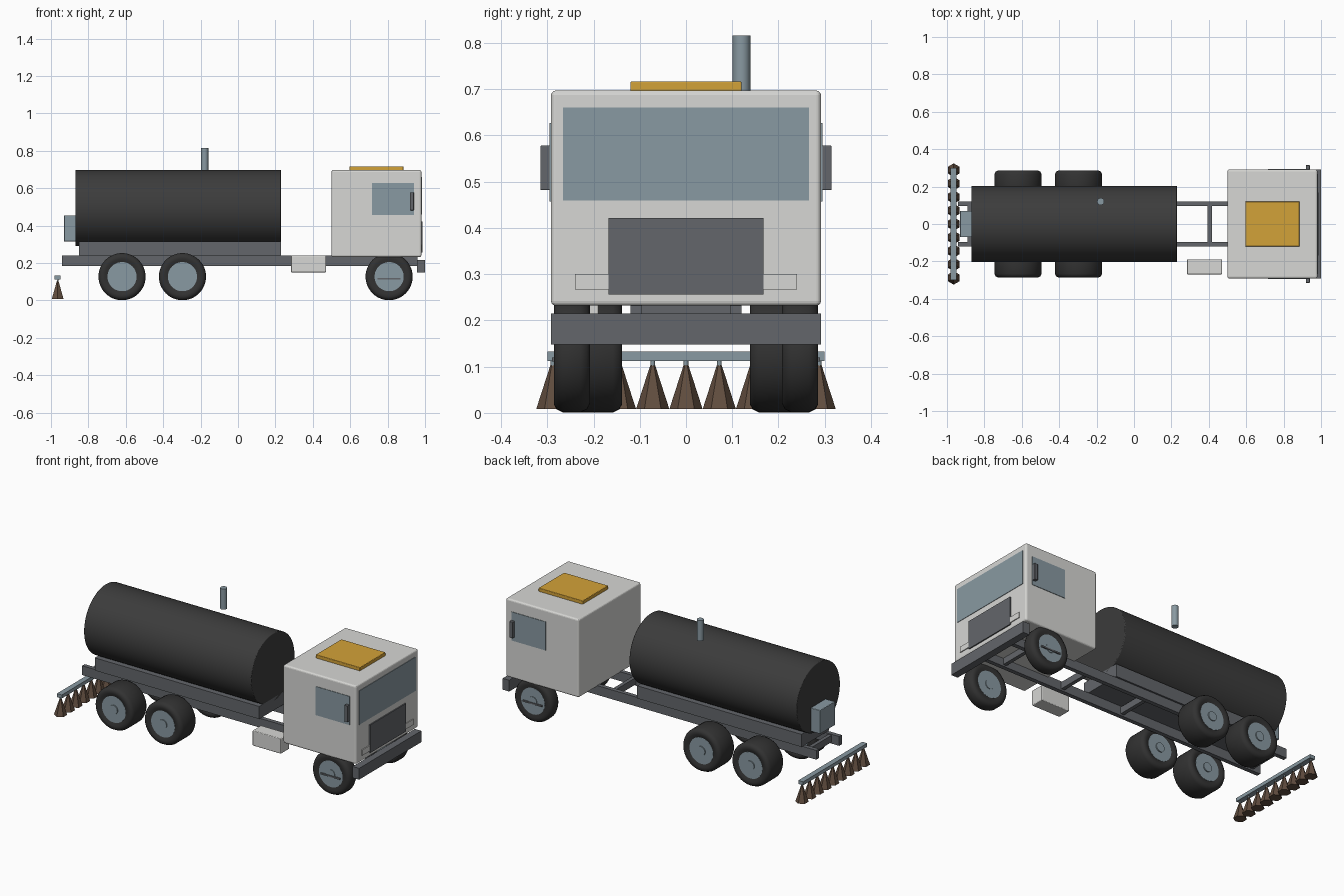
import bpy, bmesh
from math import pi, radians
from mathutils import Matrix

cube = bpy.data.objects.get("Cube")
if cube:
    bpy.data.objects.remove(cube, do_unlink=True)


def material(name, rgb):
    m = bpy.data.materials.new(name)
    m.use_nodes = True
    color = (*rgb, 1)
    m.diffuse_color = color
    bsdf = m.node_tree.nodes["Principled BSDF"]
    bsdf.inputs["Base Color"].default_value = color
    bsdf.inputs["Roughness"].default_value = 0.6
    return m


WHITE = material("cab white", (0.68, 0.68, 0.66))
TANK = material("tank charcoal", (0.045, 0.045, 0.045))
RUBBER = material("tyre rubber", (0.032, 0.032, 0.032))
CHASSIS = material("chassis grey", (0.125, 0.133, 0.145))
STEEL = material("blue grey steel", (0.25, 0.32, 0.36))
AMBER = material("amber", (0.65, 0.36, 0.04))
BROWN = material("bristle brown", (0.12, 0.075, 0.05))


def finish(name, bm, mat, bevel=0, smooth=False):
    bmesh.ops.recalc_face_normals(bm, faces=bm.faces)
    mesh = bpy.data.meshes.new(name)
    bm.to_mesh(mesh)
    bm.free()
    mesh.materials.append(mat)
    obj = bpy.data.objects.new(name, mesh)
    bpy.context.collection.objects.link(obj)
    if bevel:
        mod = obj.modifiers.new("Bevel", "BEVEL")
        mod.width = bevel
        mod.segments = 3
        mod.limit_method = "ANGLE"
    if smooth:
        bpy.ops.object.select_all(action="DESELECT")
        obj.select_set(True)
        bpy.context.view_layer.objects.active = obj
        bpy.ops.object.shade_smooth_by_angle(angle=radians(35))
    return obj


def box(name, x, y, z, mat, bevel=0):
    """Box from (min, max) ranges on each axis."""
    bm = bmesh.new()
    mid = [(a + b) / 2 for a, b in (x, y, z)]
    size = [b - a for a, b in (x, y, z)]
    bmesh.ops.create_cube(bm, size=1, matrix=Matrix.Translation(mid) @ Matrix.Diagonal((*size, 1)))
    return finish(name, bm, mat, bevel)


def pair(name, x, y, z, mat, bevel=0):
    """A box on the +y side and its mirror on the -y side."""
    box(name + "_far", x, y, z, mat, bevel)
    box(name + "_near", x, (-y[1], -y[0]), z, mat, bevel)


def cylinder(name, center, r1, r2, depth, mat, axis=None, sides=48, bevel=0, smooth=True):
    bm = bmesh.new()
    m = Matrix.Translation(center)
    if axis:
        m = m @ Matrix.Rotation(pi / 2, 4, axis)
    bmesh.ops.create_cone(bm, cap_ends=True, segments=sides, radius1=r1, radius2=r2, depth=depth, matrix=m)
    return finish(name, bm, mat, bevel, smooth)


def tyre(name, x, y, half):
    """Closed ring with rounded shoulders, spun about the axle."""
    right = [(0.077, half * 0.9), (0.095, half), (0.108, half), (0.119, half - 0.006), (0.126, half - 0.02)]
    profile = right + [(r, -w) for r, w in reversed(right)]
    bm = bmesh.new()
    verts = [bm.verts.new((r, w, 0)) for r, w in profile]
    edges = [bm.edges.new((v, verts[i - 1])) for i, v in enumerate(verts)]
    bmesh.ops.spin(bm, geom=verts + edges, cent=(0, 0, 0), axis=(0, 1, 0), angle=2 * pi, steps=48, use_merge=True)
    bmesh.ops.remove_doubles(bm, verts=bm.verts, dist=0.0001)
    bmesh.ops.translate(bm, verts=bm.verts, vec=(x, y, 0.127))
    finish(name, bm, RUBBER, smooth=True)


# Chassis frame
pair("frame_rail", (-0.94, 0.96), (0.095, 0.12), (0.185, 0.24), CHASSIS)
for i, x in enumerate((-0.88, -0.46, 0.0, 0.405, 0.8)):
    box(f"crossmember_{i + 1}", (x - 0.011, x + 0.011), (-0.095, 0.095), (0.195, 0.235), CHASSIS)
box("tank_cradle", (-0.85, 0.23), (-0.13, 0.13), (0.24, 0.315), CHASSIS)
box("front_bumper", (0.957, 1.0), (-0.292, 0.292), (0.148, 0.215), CHASSIS)
box("side_locker", (0.283, 0.47), (-0.269, -0.189), (0.15, 0.24), WHITE, 0.004)

# Tank with rear pump box and exhaust
cylinder("tank", (-0.32, 0, 0.494), 0.204, 0.204, 1.1, TANK, "Y", 64, 0.004)
box("rear_pump_box", (-0.93, -0.865), (-0.07, 0.07), (0.315, 0.455), STEEL, 0.003)
cylinder("exhaust_pipe", (-0.178, 0.12, 0.755), 0.019, 0.019, 0.122, STEEL, sides=24)

# Cab
box("cab", (0.5, 0.98), (-0.292, 0.292), (0.232, 0.697), WHITE, 0.01)
box("roof_hatch", (0.595, 0.885), (-0.12, 0.12), (0.695, 0.717), AMBER, 0.003)
box("windshield", (0.976, 0.983), (-0.266, 0.266), (0.459, 0.66), STEEL)
box("grille", (0.978, 0.987), (-0.168, 0.168), (0.256, 0.422), CHASSIS)
pair("headlight", (0.977, 0.985), (0.14, 0.24), (0.267, 0.3), WHITE)
pair("side_window", (0.716, 0.94), (0.288, 0.295), (0.457, 0.627), STEEL)
pair("mirror", (0.919, 0.94), (0.294, 0.315), (0.482, 0.578), CHASSIS, 0.002)

# Wheels: narrow in front, wide at the back
for axle, x, inner in (("front", 0.808, 0.208), ("middle", -0.297, 0.138), ("rear", -0.62, 0.138)):
    half = (0.286 - inner) / 2
    for side, s in (("far", 1), ("near", -1)):
        y = s * (inner + half)
        tyre(f"{axle}_tyre_{side}", x, y, half)
        cylinder(f"{axle}_rim_{side}", (x, y, 0.127), 0.078, 0.078, half * 1.84, STEEL, "X")
        cylinder(f"{axle}_hub_{side}", (x, y, 0.127), 0.027, 0.027, half * 2, STEEL, "X", 24)
pair("step_bar", (0.745, 0.87), (0.276, 0.29), (0.111, 0.12), CHASSIS)

# Rear brush bar
box("brush_bar", (-0.98, -0.948), (-0.3, 0.3), (0.112, 0.133), STEEL)
for i in range(9):
    y = (i - 4) * 0.072
    cylinder(f"brush_stem_{i + 1}", (-0.964, y, 0.108), 0.005, 0.005, 0.02, STEEL, sides=12)
    cylinder(f"brush_{i + 1}", (-0.964, y, 0.056), 0.036, 0.005, 0.096, BROWN, sides=6, smooth=False)
